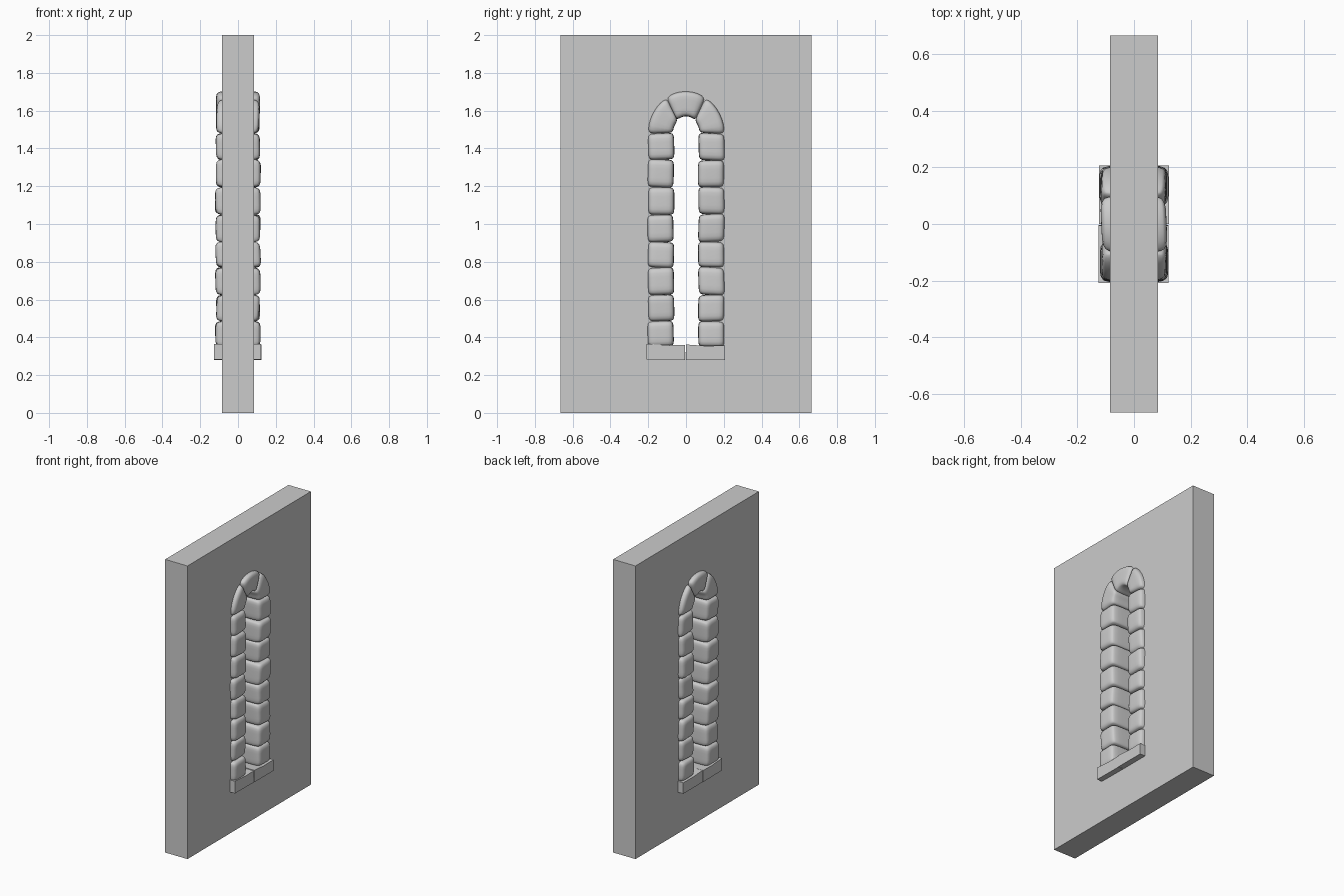
import bpy, bmesh, random
from math import sin, cos, pi, radians

if "Cube" in bpy.data.objects:
    bpy.data.objects.remove(bpy.data.objects["Cube"])

random.seed(4)
INNER, OUTER, SPRING = 0.065, 0.202, 1.48   # half widths of the frame, arch spring height


def link(bm, name):
    bmesh.ops.recalc_face_normals(bm, faces=bm.faces)
    mesh = bpy.data.meshes.new(name)
    bm.to_mesh(mesh)
    bm.free()
    ob = bpy.data.objects.new(name, mesh)
    bpy.context.collection.objects.link(ob)
    return ob


def block(name, profile, x0, x1):
    """Prism of a (y, z) outline between two x planes."""
    bm = bmesh.new()
    a = [bm.verts.new((x0, y, z)) for y, z in profile]
    b = [bm.verts.new((x1, y, z)) for y, z in profile]
    n = len(a)
    bm.faces.new(a)
    bm.faces.new(b[::-1])
    for i in range(n):
        j = (i + 1) % n
        bm.faces.new((a[i], a[j], b[j], b[i]))
    return link(bm, name)


def stone(name, place, p=6.5, cuts=9):
    """Pillowed block; place(v, w) maps the unit square to (y, z)."""
    bm = bmesh.new()
    bmesh.ops.create_cube(bm, size=2)
    bmesh.ops.subdivide_edges(bm, edges=bm.edges[:], cuts=cuts, use_grid_fill=True)
    front, back = random.uniform(0.111, 0.119), random.uniform(0.111, 0.119)
    tilt, lean, shift = (random.uniform(-0.004, 0.004) for _ in range(3))
    for vert in bm.verts:
        # crowd the grid toward the edges, then round them
        c = [sin(k * pi / 2) for k in vert.co]
        r = sum(abs(k) ** p for k in c) ** (1 / p)
        u, v, w = (k / r * 1.015 for k in c)
        y, z = place(v, w)
        x = u * (front if u < 0 else back) + lean * w
        vert.co = (x, y + shift * 0.7 + tilt * 0.6 * w, z + tilt * v)
    for f in bm.faces:
        f.smooth = True
    return link(bm, name)


def straight(side, z0, z1):
    def place(v, w):
        y = INNER + (OUTER - INNER) * (v + 1) / 2
        return side * y, z0 + (z1 - z0) * (w + 1) / 2
    return place


def curved(inner, outer):
    """Wedge between the inner and outer arch, angles in degrees."""
    def place(v, w):
        s, t = (v + 1) / 2, (w + 1) / 2
        ai = radians(inner[0] + (inner[1] - inner[0]) * t)
        ao = radians(outer[0] + (outer[1] - outer[0]) * t)
        y = (1 - s) * (INNER + 0.004) * cos(ai) + s * OUTER * cos(ao)
        z = (1 - s) * 0.088 * sin(ai) + s * 0.226 * sin(ao)
        return y, SPRING + z
    return place


# wall with an arched opening hidden behind the stones
wall = block("wall", [(-0.665, 0), (0.665, 0), (0.665, 2), (-0.665, 2)], -0.084, 0.084)
arch = [(0.13 * cos(pi * i / 16), SPRING + 0.15 * sin(pi * i / 16)) for i in range(17)]
cutter = block("opening_cutter", [(-0.13, 0.32), (0.13, 0.32)] + arch, -0.3, 0.3)
cutter.hide_render = True
mod = wall.modifiers.new("opening", 'BOOLEAN')
mod.operation, mod.solver, mod.object = 'DIFFERENCE', 'EXACT', cutter
bpy.context.view_layer.objects.active = wall
bpy.ops.object.modifier_apply(modifier=mod.name)
bpy.data.objects.remove(cutter)

# jamb stones
for side, label in ((-1, "left"), (1, "right")):
    levels = [0.35, 0.488, 0.628, 0.77, 0.907, 1.052, 1.195, 1.338, SPRING]
    levels = [levels[0]] + [z + random.uniform(-0.004, 0.004) for z in levels[1:-1]] + [SPRING]
    for i, (z0, z1) in enumerate(zip(levels, levels[1:])):
        stone(f"jamb_stone_{label}_{i + 1}", straight(side, z0, z1))

# arch stones
stone("arch_stone_right", curved((0, 47), (0, 59)))
stone("keystone", curved((47, 133), (59, 121)))
stone("arch_stone_left", curved((133, 180), (121, 180)))

# sill slabs
block("sill_left", [(-0.208, 0.283), (-0.004, 0.281), (-0.005, 0.36),
                    (-0.09, 0.358), (-0.208, 0.366)], -0.126, 0.122)
block("sill_right", [(0.0, 0.281), (0.207, 0.281), (0.207, 0.356),
                     (0.1, 0.355), (0.0, 0.362)], -0.124, 0.124)
